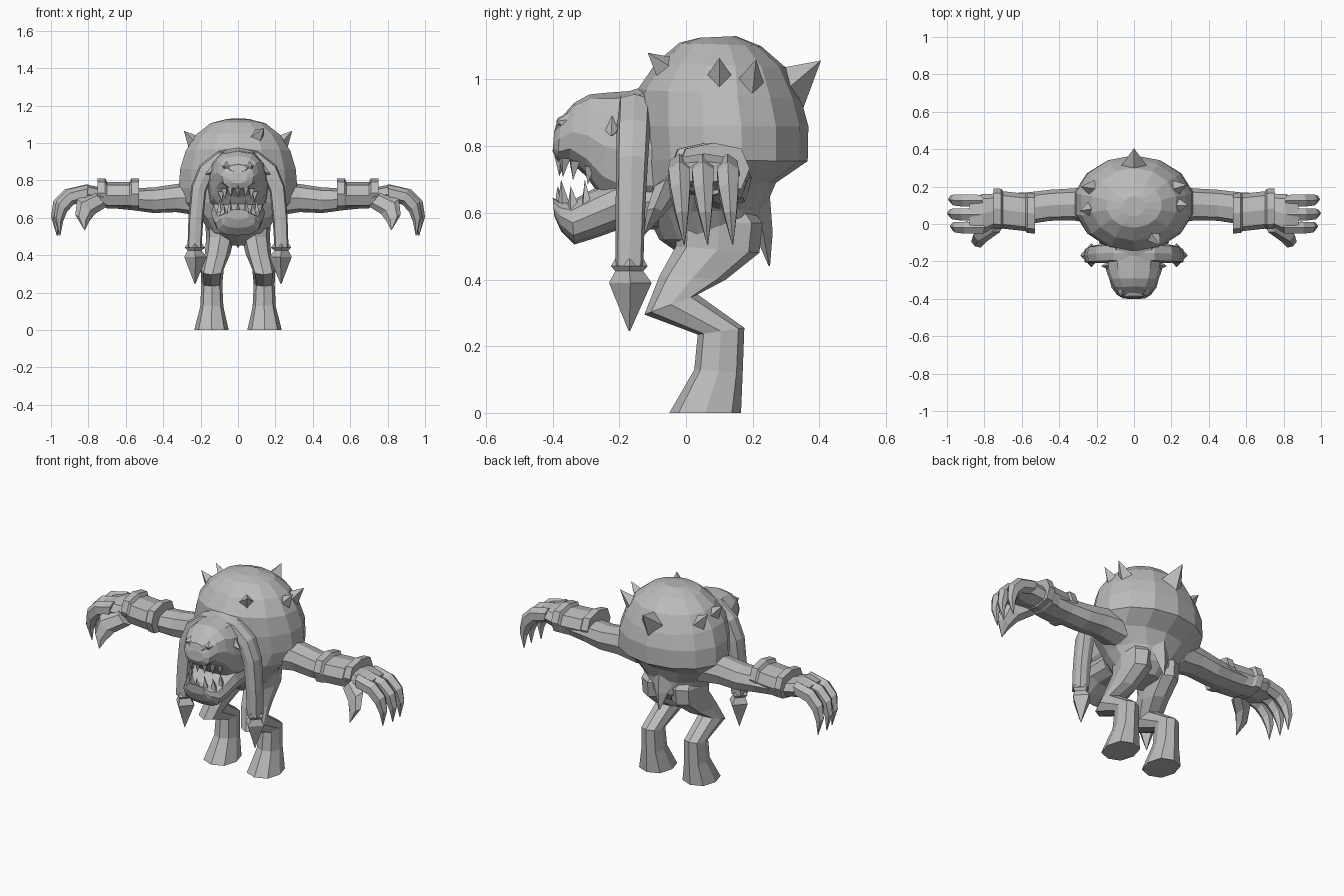
import bpy, bmesh, math
from mathutils import Vector, Matrix

default_cube = bpy.data.objects.get("Cube")
if default_cube:
    bpy.data.objects.remove(default_cube, do_unlink=True)

hide = bpy.data.materials.new("grey hide")
hide.use_nodes = True
hide.diffuse_color = (.5, .5, .5, 1)
hide.node_tree.nodes["Principled BSDF"].inputs["Base Color"].default_value = hide.diffuse_color


def finish(name, mesh_data, mirrored=False):
    """Turn a bmesh into a flat shaded object, optionally flipped to the right side."""
    if mirrored:
        for vert in mesh_data.verts:
            vert.co.x = -vert.co.x
    bmesh.ops.recalc_face_normals(mesh_data, faces=mesh_data.faces)
    mesh = bpy.data.meshes.new(name)
    mesh_data.to_mesh(mesh)
    mesh_data.free()
    mesh.materials.append(hide)
    obj = bpy.data.objects.new(name, mesh)
    bpy.context.collection.objects.link(obj)
    return obj


def loft(name, rows, plane="yz", sides=8, mirrored=False, shift=(0, 0, 0), squareness=1):
    """Skin elliptical rings; a row is two opposite outline points, half width, offset."""
    mesh_data = bmesh.new()
    rings = []
    for first_a, first_b, last_a, last_b, width, *offset in rows:
        middle = offset[0] if offset else 0
        if plane == "yz":
            start, end = Vector((middle, first_a, first_b)), Vector((middle, last_a, last_b))
            across = Vector((width, 0, 0))
        else:
            start, end = Vector((first_a, middle, first_b)), Vector((last_a, middle, last_b))
            across = Vector((0, width, 0))
        center, reach = (start + end) / 2, (start - end) / 2
        ring = []
        for index in range(sides):
            angle = math.tau * index / sides
            along, out = math.cos(angle), math.sin(angle)
            along = math.copysign(abs(along) ** squareness, along)
            out = math.copysign(abs(out) ** squareness, out)
            ring.append(mesh_data.verts.new(center + reach * along + across * out + Vector(shift)))
        rings.append(ring)
    for lower, upper in zip(rings, rings[1:]):
        for index in range(sides):
            following = (index + 1) % sides
            mesh_data.faces.new((lower[index], lower[following], upper[following], upper[index]))
    mesh_data.faces.new(rings[0])
    mesh_data.faces.new(rings[-1])
    return finish(name, mesh_data, mirrored)


def spikes(name, pairs, radius, sides=4):
    """Cones that run from each base point to its tip."""
    mesh_data = bmesh.new()
    for base, tip in pairs:
        base, tip = Vector(base), Vector(tip)
        direction = tip - base
        turn = direction.to_track_quat("Z", "Y").to_matrix().to_4x4()
        bmesh.ops.create_cone(mesh_data, cap_ends=True, segments=sides, radius1=radius, radius2=0,
                              depth=direction.length,
                              matrix=Matrix.Translation((base + tip) / 2) @ turn)
    return finish(name, mesh_data)


# Round body with the belly and hips below
loft("body", [
    (.04, 1.125, .15, 1.13, .06), (-.02, 1.11, .225, 1.1, .15), (-.09, 1.05, .3, 1.035, .23),
    (-.145, .97, .345, .94, .287), (-.15, .86, .367, .86, .317), (-.14, .76, .365, .755, .325),
    (-.13, .68, .27, .69, .29), (-.12, .6, .235, .61, .21), (-.08, .52, .225, .53, .155),
    (.02, .45, .17, .47, .07)], sides=14)

# Spikes on the back
spikes("rear_spike", [((0, .29, .96), (0, .405, 1.057))], .085)
spikes("back_spikes", [
    ((.1, -.06, 1.03), (.14, -.115, 1.08)),
    ((.23, .1, 1), (.29, .1, 1.065)), ((.22, .19, .99), (.285, .21, 1.06)),
    ((-.23, .08, 1), (-.29, .07, 1.065)), ((-.22, .19, .99), (-.285, .2, 1.06))], .045)

# Tail flap
loft("tail", [(.15, .66, .25, .67, .09), (.2, .55, .26, .54, .045), (.248, .44, .252, .44, .004)], sides=4)

# Head: skull, lower jaw and mouth corners
loft("skull", [
    (-.06, .6, -.06, 1, .17), (-.18, .6, -.17, .965, .16), (-.25, .64, -.24, .96, .15),
    (-.3, .71, -.29, .955, .132), (-.35, .755, -.335, .93, .108), (-.385, .755, -.375, .885, .085),
    (-.4, .785, -.395, .845, .05)], sides=12, squareness=.8)
loft("lower_jaw", [
    (-.08, .55, -.1, .72, .14), (-.2, .55, -.22, .7, .145), (-.27, .525, -.29, .665, .135),
    (-.335, .505, -.345, .635, .12), (-.375, .545, -.38, .635, .092), (-.395, .59, -.4, .645, .06)],
    sides=12, squareness=.8)
loft("nose", [(-.36, .83, -.35, .9, .07), (-.395, .845, -.385, .885, .05)], sides=8)

# Teeth follow the curve of each lip
upper_teeth, lower_teeth = [], []
for step in range(-3, 4):
    angle = step * math.radians(25)
    swing, forward = math.sin(angle), math.cos(angle)
    upper_teeth.append(((.095 * swing, -.26 - .115 * forward, .73 + .04 * forward),
                        (.09 * swing, -.265 - .115 * forward, .675 + .035 * forward)))
    lower_teeth.append(((.105 * swing, -.27 - .105 * forward, .61),
                        (.1 * swing, -.275 - .11 * forward, .68 + .02 * (step % 2))))
spikes("upper_teeth", upper_teeth, .02)
spikes("lower_teeth", lower_teeth, .022)

# Brow bumps and ear nubs
for sign in (1, -1):
    spikes("brow_bump", [((sign * .06, -.35, .87), (sign * .075, -.39, .875))], .035, 5)
    spikes("ear_nub", [((sign * .12, -.22, .86), (sign * .175, -.225, .83))], .035)

fingers = [(.125, 0), (.05, .005), (-.02, -.01)]
for label, flip in (("left", False), ("right", True)):
    # Hanging braid with a collar and a pointed weight
    loft(label + "_braid", [
        (0, .88, 0, .965, .05, -.155), (.09, .85, .11, .955, .05, -.155),
        (.145, .8, .205, .88, .05, -.158), (.17, .74, .25, .77, .048, -.162),
        (.185, .6, .265, .6, .044, -.167), (.195, .44, .27, .44, .042, -.17)],
        "xz", 8, flip, squareness=.6)
    loft(label + "_braid_weight", [
        (.2, .47, .265, .47, .038, -.17), (.175, .44, .285, .44, .055, -.17),
        (.195, .425, .27, .425, .042, -.17), (.168, .39, .287, .39, .064, -.167),
        (.228, .245, .232, .245, .002, -.17)], "xz", 4, flip)

    # Bent leg that widens into the foot
    loft(label + "_leg", [
        (.02, .64, .17, .64, .06, .09), (-.03, .57, .23, .57, .085, .09),
        (-.03, .5, .22, .48, .075, .095),
        (-.08, .41, .12, .4, .068, .11), (-.125, .295, .035, .355, .062, .138),
        (.035, .235, .175, .255, .056, .14), (.025, .13, .17, .12, .062, .14),
        (-.05, 0, .165, 0, .092, .142)], "yz", 8, flip, squareness=.85)

    # Arm and palm
    loft(label + "_arm", [
        (.2, .61, .2, .8, .1, .1), (.33, .63, .33, .78, .085, .105),
        (.45, .625, .45, .762, .083, .1), (.56, .64, .56, .757, .085, .085),
        (.66, .65, .66, .757, .09, .075), (.75, .665, .75, .765, .092, .07),
        (.81, .675, .81, .778, .105, .055), (.88, .69, .88, .755, .09, .05)],
        "xz", 8, flip, squareness=.8)

    # Bracer with a raised rim at each end
    loft(label + "_bracer", [
        (.53, .645, .53, .81, .108, .057), (.57, .645, .57, .81, .108, .06),
        (.58, .65, .58, .79, .1, .062), (.7, .65, .7, .79, .1, .075),
        (.71, .655, .71, .81, .108, .08), (.75, .655, .75, .81, .108, .083)],
        "xz", 8, flip, squareness=.75)

    # Three thick curled fingers and a thumb
    for number, (depth, extra) in enumerate(fingers):
        loft(label + "_finger_" + str(number + 1), [
            (.82, .69, .81, .777, .036, 0), (.89, .67, .92, .752, .037, 0),
            (.925, .63, .982, .69, .033, .003), (.945, .58, .995, .605, .021, .008),
            (.96, .505, .964, .505, .002, .015)],
            "xz", 6, flip, (extra, depth, 0))
    loft(label + "_thumb", [
        (.7, .66, .77, .74, .045, -.005), (.765, .62, .86, .7, .04, -.06),
        (.795, .58, .87, .615, .027, -.095), (.818, .535, .822, .535, .002, -.125)],
        "xz", 6, flip)
